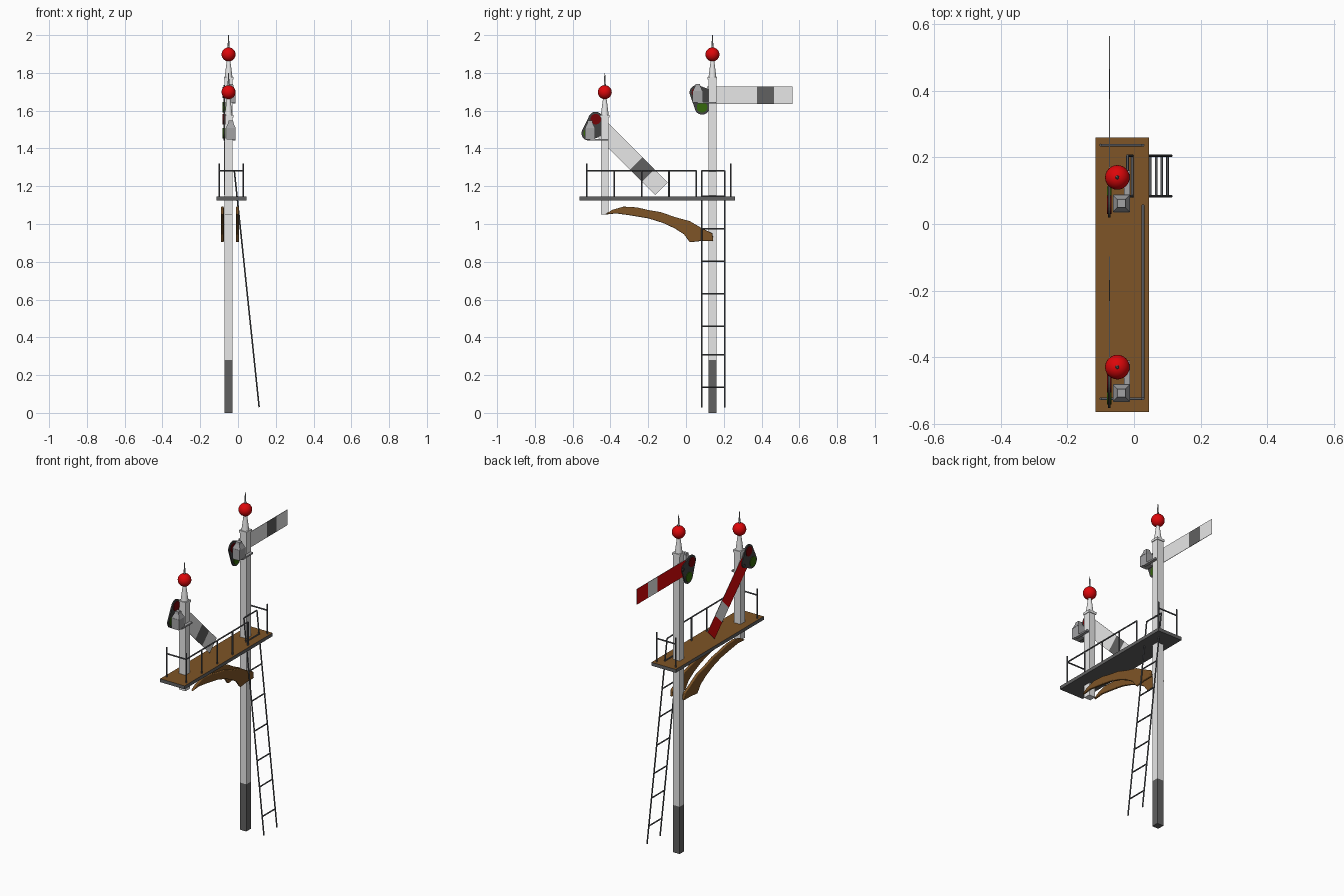
import bpy, bmesh
from math import sin, cos, radians, pi
from mathutils import Vector, Matrix, geometry

cube = bpy.data.objects.get("Cube")
if cube:
    bpy.data.objects.remove(cube, do_unlink=True)


def material(name, r, g, b):
    m = bpy.data.materials.new(name)
    m.use_nodes = True
    m.diffuse_color = (r, g, b, 1)
    m.node_tree.nodes["Principled BSDF"].inputs["Base Color"].default_value = (r, g, b, 1)
    return m


WHITE = material("painted white", 0.82, 0.82, 0.82)
DARK = material("dark grey", 0.12, 0.12, 0.12)
IRON = material("railing iron", 0.1, 0.105, 0.115)
BLACK = material("black iron", 0.055, 0.055, 0.055)
BROWN = material("timber brown", 0.21, 0.09, 0.02)
RED = material("signal red", 0.72, 0.002, 0.003)
GREEN = material("lens green", 0.035, 0.14, 0.003)
RUBY = material("lens red", 0.18, 0.001, 0.002)
GREY = material("lamp grey", 0.36, 0.36, 0.37)


def finish(name, bm, *mats):
    bmesh.ops.recalc_face_normals(bm, faces=bm.faces)
    mesh = bpy.data.meshes.new(name)
    bm.to_mesh(mesh)
    bm.free()
    for m in mats:
        mesh.materials.append(m)
    ob = bpy.data.objects.new(name, mesh)
    bpy.context.collection.objects.link(ob)
    return ob


def smooth_sides(bm):
    for f in bm.faces:
        f.smooth = len(f.verts) == 4
    for e in bm.edges:
        e.smooth = all(f.smooth for f in e.link_faces)


def box(name, xs, ys, zs, mat):
    bm = bmesh.new()
    bmesh.ops.create_cube(bm, size=1)
    for v in bm.verts:
        v.co = [a[0] if c < 0 else a[1] for c, a in zip(v.co, (xs, ys, zs))]
    return finish(name, bm, mat)


def frustum(name, x, y, z0, z1, r0, r1, sides, mat):
    bm = bmesh.new()
    turn = Matrix.Rotation(pi / sides, 4, "Z")
    bmesh.ops.create_cone(bm, cap_ends=True, segments=sides, radius1=r0, radius2=r1, depth=z1 - z0,
                          matrix=Matrix.Translation((x, y, (z0 + z1) / 2)) @ turn)
    if sides > 4:
        smooth_sides(bm)
    return finish(name, bm, mat)


def rods(name, pairs, radius, mat):
    """Thin round bars joined into one object."""
    bm = bmesh.new()
    for a, b in pairs:
        a, b = Vector(a), Vector(b)
        turn = (b - a).to_track_quat("Z", "Y").to_matrix().to_4x4()
        bmesh.ops.create_cone(bm, cap_ends=True, segments=14, radius1=radius, radius2=radius,
                              depth=(b - a).length, matrix=Matrix.Translation((a + b) / 2) @ turn)
    smooth_sides(bm)
    return finish(name, bm, mat)


def plate(name, outline, x0, x1, front, back=None):
    """Extrude a (y, z) outline along x; the -x face may have its own colour."""
    bm = bmesh.new()
    face = bm.faces.new([bm.verts.new((x0, y, z)) for y, z in outline])
    ext = bmesh.ops.extrude_face_region(bm, geom=[face])
    moved = [g for g in ext["geom"] if isinstance(g, bmesh.types.BMVert)]
    bmesh.ops.translate(bm, verts=moved, vec=(x1 - x0, 0, 0))
    # the extruded region keeps its first face in place
    bmesh.ops.recalc_face_normals(bm, faces=bm.faces)
    if back:
        for f in bm.faces:
            f.material_index = int(f.normal.x < -0.5)
    return finish(name, bm, front, *([back] if back else []))


PX, POST = -0.05, 0.021


def finial(name, y, z):
    # collar, tapered neck, ball and spike
    box(name + "_collar", (PX - 0.025, PX + 0.025), (y - 0.025, y + 0.025), (z - 0.006, z + 0.008), WHITE)
    frustum(name + "_neck", PX, y, z + 0.008, z + 0.1, 0.021, 0.009, 16, WHITE)
    bm = bmesh.new()
    bmesh.ops.create_uvsphere(bm, u_segments=24, v_segments=14, radius=0.037,
                              matrix=Matrix.Translation((PX, y, z + 0.128)))
    for f in bm.faces:
        f.smooth = True
    finish(name + "_ball", bm, RED)
    frustum(name + "_spike", PX, y, z + 0.16, z + 0.23, 0.006, 0.002, 12, GREY)


def signal(name, y, z, angle):
    # everything on the arm turns about the pivot at (y, z)
    c, s = cos(radians(angle)), sin(radians(angle))

    def turned(points):
        return [(y + a * c + b * s, z - a * s + b * c) for a, b in points]

    def disc(a, b, r, n=28):
        return [(a + r * cos(2 * pi * i / n), b + r * sin(2 * pi * i / n)) for i in range(n)]

    # arm blade in three lengths, the middle one a contrasting stripe
    for part, a, b, front, back in (("root", -0.03, 0.235, WHITE, RED),
                                    ("stripe", 0.235, 0.325, DARK, WHITE),
                                    ("tip", 0.325, 0.425, WHITE, RED)):
        plate(f"{name}_arm_{part}", turned([(a, -0.046), (b, -0.046), (b, 0.046), (a, 0.046)]),
              -0.0745, -0.072, front, back)
    # spectacle plate wrapped round both lenses and the pivot
    lenses = (("red_lens", (-0.082, 0.014), RUBY), ("green_lens", (-0.055, -0.064), GREEN))
    points = disc(-0.02, 0, 0.03)
    for _, centre, _ in lenses:
        points += disc(*centre, 0.039)
    hull = [points[i] for i in geometry.convex_hull_2d(points)]
    plate(name + "_spectacle", turned(hull), -0.078, -0.07, BLACK)
    for part, centre, mat in lenses:
        plate(f"{name}_{part}", turned(disc(*centre, 0.028)), -0.081, -0.067, mat)
    rods(name + "_pivot", [((-0.083, y, z), (PX, y, z))], 0.009, BLACK)
    # lamp with a sloping hood and its bracket
    ly = y - 0.078
    box(name + "_lamp", (-0.062, -0.014), (ly - 0.027, ly + 0.027), (z - 0.04, z + 0.022), GREY)
    frustum(name + "_lamp_hood", -0.038, ly, z + 0.022, z + 0.047, 0.036, 0.02, 4, GREY)
    frustum(name + "_lamp_cap", -0.038, ly, z + 0.047, z + 0.06, 0.02, 0.017, 4, GREY)
    box(name + "_lamp_bracket", (-0.03, -0.012), (ly, y + 0.02), (z - 0.045, z - 0.036), GREY)


# posts
MAIN, SIDE = 0.14, -0.43
for name, y, z0, z1, mat in (("main_post_base", MAIN, 0, 0.28, DARK),
                             ("main_post", MAIN, 0.28, 1.77, WHITE),
                             ("side_post", SIDE, 1.05, 1.57, WHITE)):
    box(name, (PX - POST, PX + POST), (y - POST, y + POST), (z0, z1), mat)
finial("main_finial", MAIN, 1.77)
finial("side_finial", SIDE, 1.57)
signal("main_signal", MAIN, 1.682, 0)
signal("side_signal", SIDE, 1.487, 45)

# platform with a timber top
deck = box("platform", (-0.115, 0.045), (-0.565, 0.26), (1.125, 1.145), DARK)
deck.data.materials.append(BROWN)
for f in deck.data.polygons:
    f.material_index = int(f.normal.z > 0.5)

# curved braces either side of the post, with softened edges
brace = [(-0.43, 1.05), (-0.39, 1.075), (-0.33, 1.092), (-0.26, 1.088), (-0.2, 1.074),
         (-0.13, 1.062), (-0.06, 1.037), (0.02, 1.015), (0.08, 0.98), (0.14, 0.95),
         (0.145, 0.91), (0.08, 0.91), (0.02, 0.903), (-0.01, 0.945), (-0.06, 0.977),
         (-0.12, 1.005), (-0.2, 1.03), (-0.29, 1.045), (-0.37, 1.056)]
for name, x in (("right_brace", -0.083), ("left_brace", -0.003)):
    bevel = plate(name, brace, x - 0.008, x + 0.008, BROWN).modifiers.new("soft edges", "BEVEL")
    bevel.width, bevel.segments = 0.005, 3

# railings: both ends and the long left side
LX, RX, FY, BY, RAIL = 0.027, -0.1, -0.525, 0.237, 1.283
bars = [((x, y, 1.14), (x, y, 1.32)) for x in (LX, RX) for y in (FY, BY)]
bars += [((RX, y, RAIL), (LX, y, RAIL)) for y in (FY, BY)]
bars += [((LX, FY + 0.145 * i, 1.14), (LX, FY + 0.145 * i, RAIL)) for i in range(1, 5)]
bars.append(((LX, FY, RAIL), (LX, 0.055, RAIL)))
rods("railings", bars, 0.0042, IRON)


# ladder leaning out from the platform
def ladder_x(z):
    return 0.112 - 0.105 * (z - 0.03)


Y0, Y1 = 0.083, 0.205
rungs = [0.137, 0.308, 0.458, 0.63, 0.803, 0.975, 1.147, RAIL]
rods("ladder_stiles", [((ladder_x(0.03), y, 0.03), (ladder_x(RAIL), y, RAIL)) for y in (Y0, Y1)], 0.004, IRON)
rods("ladder_rungs", [((ladder_x(z), Y0, z), (ladder_x(z), Y1, z)) for z in rungs], 0.004, IRON)
